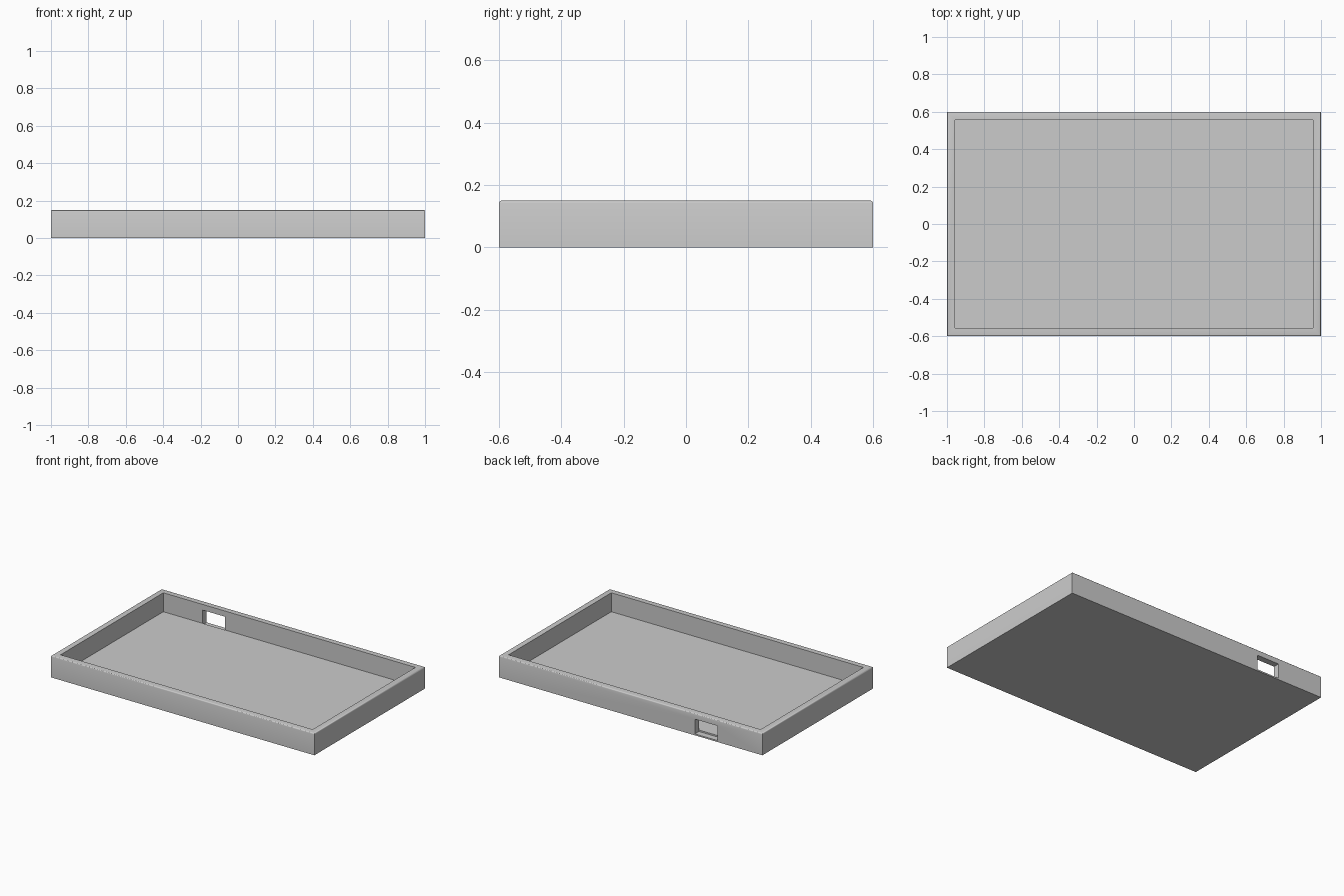
import bpy, bmesh
from mathutils import Matrix, Vector

if "Cube" in bpy.data.objects:
    bpy.data.objects.remove(bpy.data.objects["Cube"])

grey = bpy.data.materials.new("light_grey")
grey.diffuse_color = (0.6, 0.6, 0.6, 1)
grey.use_nodes = True
grey.node_tree.nodes["Principled BSDF"].inputs["Base Color"].default_value = grey.diffuse_color


def box(name, lo, hi, top_bevel=0.0):
    """Box between two corners, optionally with its upper rim rounded."""
    lo, hi = Vector(lo), Vector(hi)
    bm = bmesh.new()
    bmesh.ops.create_cube(bm, size=1, matrix=Matrix.Translation((lo + hi) / 2)
                          @ Matrix.Diagonal((*(hi - lo), 1)))
    if top_bevel:
        rim = [e for e in bm.edges if all(v.co.z > hi.z - 1e-5 for v in e.verts)]
        bmesh.ops.bevel(bm, geom=rim, offset=top_bevel, segments=3,
                        profile=0.5, affect='EDGES')
    mesh = bpy.data.meshes.new(name)
    bm.to_mesh(mesh)
    bm.free()
    mesh.materials.append(grey)
    obj = bpy.data.objects.new(name, mesh)
    bpy.context.collection.objects.link(obj)
    return obj


def cut(target, cutter):
    """Subtract the cutter from the target, then discard the cutter."""
    mod = target.modifiers.new("cut", 'BOOLEAN')
    mod.operation = 'DIFFERENCE'
    mod.solver = 'EXACT'
    mod.object = cutter
    bpy.context.view_layer.objects.active = target
    bpy.ops.object.modifier_apply(modifier=mod.name)
    bpy.data.objects.remove(cutter)


# Outer shell with softened outer top edges
tray = box("tray", (-1, -0.6, 0), (1, 0.6, 0.15), top_bevel=0.008)

# Open cavity, leaving thin walls and floor
cut(tray, box("cavity", (-0.957, -0.557, 0.02), (0.957, 0.557, 0.3)))

# Port opening through the back wall, slightly below floor level
cut(tray, box("port", (-0.658, 0.5565, 0.01), (-0.488, 0.7, 0.111)))

# Smooth only the rounded rim
tray.select_set(True)
bpy.context.view_layer.objects.active = tray
bpy.ops.object.shade_smooth_by_angle(angle=0.6)
